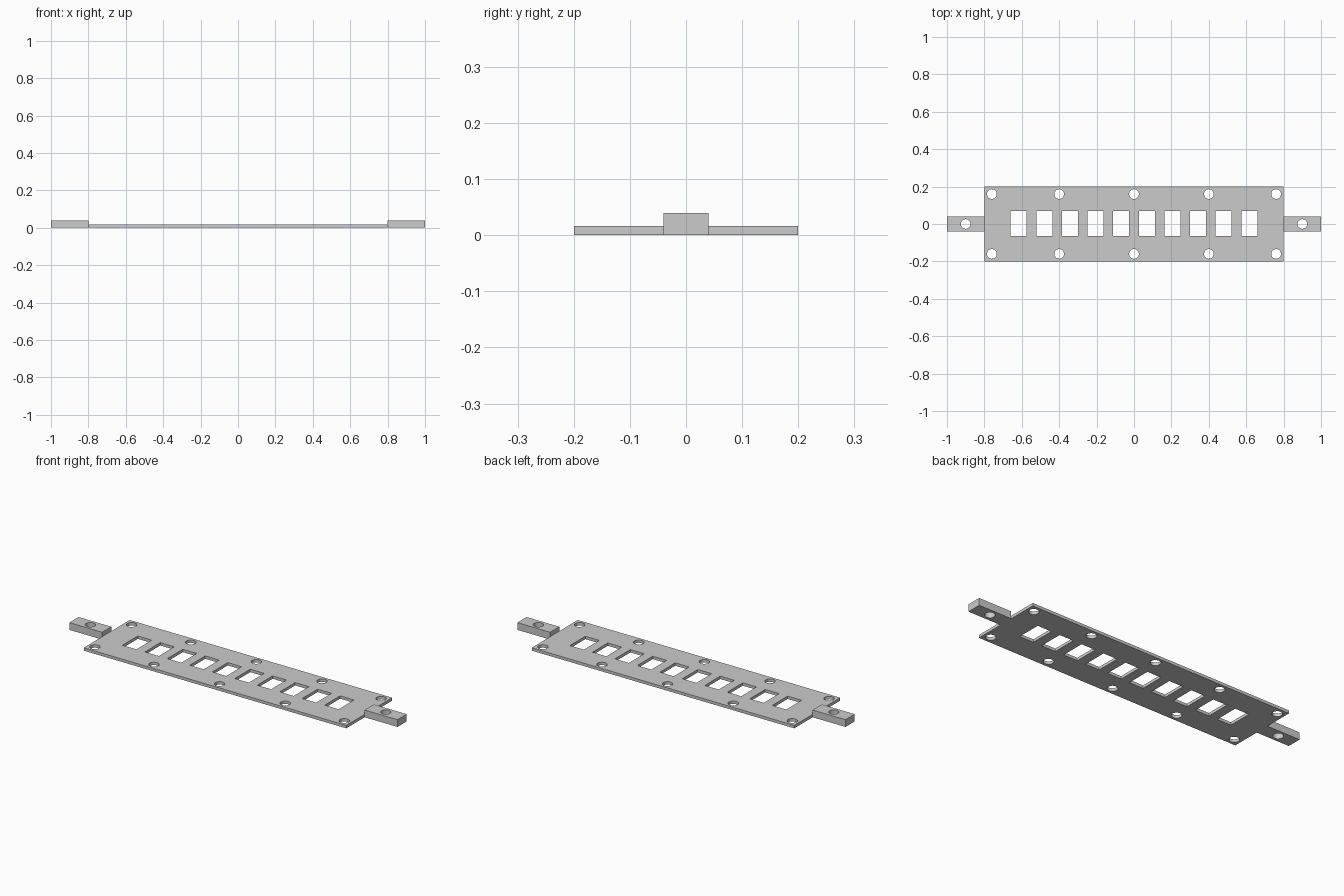
import bpy
from math import cos, sin, tau

cube = bpy.data.objects.get("Cube")
if cube:
    bpy.data.objects.remove(cube, do_unlink=True)

# One plain grey for the whole bracket
grey = bpy.data.materials.new("plain grey")
grey.use_nodes = True
colour = (0.6, 0.6, 0.6, 1)
grey.diffuse_color = colour
grey.node_tree.nodes["Principled BSDF"].inputs["Base Color"].default_value = colour


def rectangle(x, y, width, depth):
    w, d = width / 2, depth / 2
    return [(x - w, y - d), (x + w, y - d), (x + w, y + d), (x - w, y + d)]


def circle(x, y, radius=0.026, sides=24):
    return [(x + radius * cos(tau * i / sides), y + radius * sin(tau * i / sides))
            for i in range(sides)]


def pierced_slab(name, outline, holes, thickness):
    """Extrude an outline with holes from the ground up, as a flat-shaded mesh."""
    curve = bpy.data.curves.new(name + "_profile", "CURVE")
    curve.dimensions = "2D"
    curve.fill_mode = "BOTH"
    curve.extrude = thickness / 2
    for loop in [outline] + holes:
        spline = curve.splines.new("POLY")
        spline.points.add(len(loop) - 1)
        for point, (x, y) in zip(spline.points, loop):
            point.co = (x, y, 0, 1)
        spline.use_cyclic_u = True
    obj = bpy.data.objects.new(name, curve)
    bpy.context.collection.objects.link(obj)
    bpy.ops.object.select_all(action="DESELECT")
    obj.select_set(True)
    bpy.context.view_layer.objects.active = obj
    obj.location.z = thickness / 2
    bpy.ops.object.convert(target="MESH")
    obj = bpy.context.object
    obj.data.materials.clear()
    obj.data.materials.append(grey)
    bpy.ops.object.shade_flat()
    return obj


# Main plate: ten windows in a row, screw holes along both long edges
windows = [rectangle((i - 4.5) * 0.137, 0.002, 0.085, 0.134) for i in range(10)]
screw_holes = [circle(x, y) for x in (-0.76, -0.4, 0, 0.4, 0.76) for y in (-0.16, 0.16)]
pierced_slab("main_plate", rectangle(0, 0, 1.6, 0.4), windows + screw_holes, 0.016)

# Thicker mounting tabs at both ends
for side, sign in (("left", 1), ("right", -1)):
    pierced_slab(side + "_mounting_tab", rectangle(sign * 0.9, 0, 0.2, 0.08),
                 [circle(sign * 0.9, 0)], 0.04)
